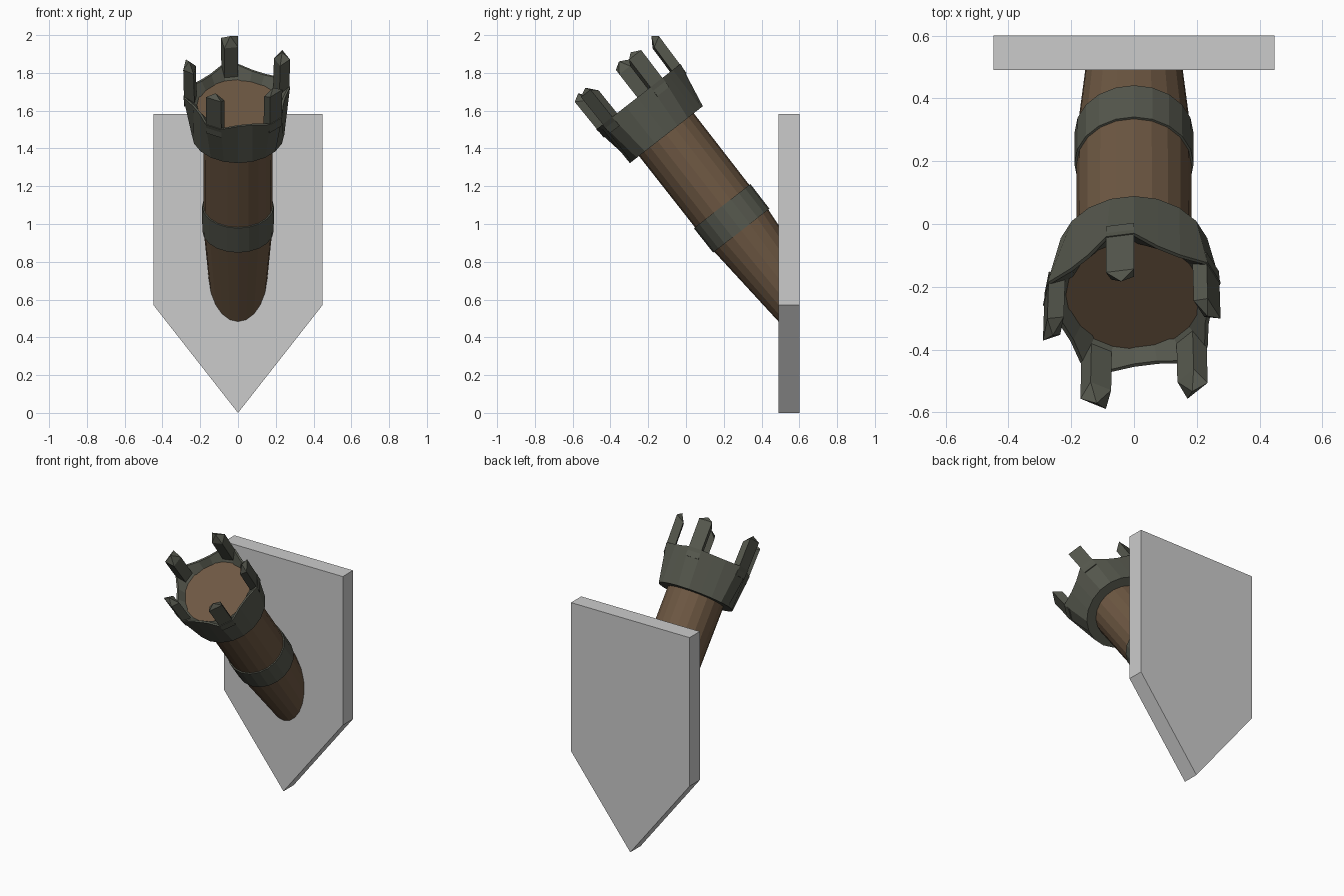
import bpy, bmesh, math
from mathutils import Vector

if "Cube" in bpy.data.objects:
    bpy.data.objects.remove(bpy.data.objects["Cube"])

SIDES = 20
ORIGIN = Vector((0, -0.104, 1.473))        # centre of the cup's base
AXIS = Vector((0, -0.615, 0.788))          # leaning direction of the torch
UP = Vector((0, 0.788, 0.615))


def material(name, col):
    m = bpy.data.materials.new(name)
    m.diffuse_color = (*col, 1)
    m.use_nodes = True
    m.node_tree.nodes["Principled BSDF"].inputs["Base Color"].default_value = m.diffuse_color
    return m


wood = material("brown_wood", (0.156, 0.098, 0.056))
metal = material("dark_metal", (0.093, 0.098, 0.076))
stone = material("grey_plate", (0.6, 0.6, 0.6))


def pt(k, r, t):
    """Point at side k, radius r, distance t along the torch axis."""
    a = 2 * math.pi * k / SIDES
    return ORIGIN + AXIS * t + Vector((r * math.cos(a), 0, 0)) + UP * (r * math.sin(a))


def finish(bm, name, mat):
    bmesh.ops.recalc_face_normals(bm, faces=bm.faces)
    me = bpy.data.meshes.new(name)
    bm.to_mesh(me)
    bm.free()
    me.materials.append(mat)
    ob = bpy.data.objects.new(name, me)
    bpy.context.collection.objects.link(ob)
    return ob


def loft(profile, closed=False):
    """Rings from (t, radius); radius may be a function of the side index."""
    bm = bmesh.new()
    rings = [[bm.verts.new(pt(k, r(k) if callable(r) else r, t)) for k in range(SIDES)]
             for t, r in profile]
    pairs = list(zip(rings, rings[1:]))
    if closed:
        pairs.append((rings[-1], rings[0]))
    else:
        bm.faces.new(rings[0])
        bm.faces.new(rings[-1])
    for a, b in pairs:
        for k in range(SIDES):
            j = (k + 1) % SIDES
            bm.faces.new((a[k], a[j], b[j], b[k]))
    return bm


# Wall plate: pointed shield outline, extruded in y
bm = bmesh.new()
outline = [(0, 0), (0.447, 0.57), (0.447, 1.583), (-0.447, 1.583), (-0.447, 0.57)]
face = bm.faces.new([bm.verts.new((x, 0.49, z)) for x, z in outline])
ext = bmesh.ops.extrude_face_region(bm, geom=[face])
bmesh.ops.translate(bm, vec=(0, 0.11, 0),
                    verts=[v for v in ext["geom"] if isinstance(v, bmesh.types.BMVert)])
finish(bm, "wall_plate", stone)

# Wooden shaft, cut off inside the plate
bm = loft([(-1.4, 0.12), (-1.13, 0.142), (-0.64, 0.182), (0, 0.184), (0.2, 0.22)])
bmesh.ops.bisect_plane(bm, geom=bm.verts[:] + bm.edges[:] + bm.faces[:],
                       plane_co=(0, 0.5, 0), plane_no=(0, 1, 0), clear_outer=True)
bmesh.ops.holes_fill(bm, edges=[e for e in bm.edges if e.is_boundary])
finish(bm, "shaft", wood)

# Metal band round the shaft
finish(loft([(-0.645, 0.175), (-0.645, 0.189), (-0.48, 0.19), (-0.48, 0.175)], True),
       "shaft_band", metal)


# Metal cup: round base, rim pinched inward between the prongs
def rim(k):
    return 0.29 if k % 4 in (1, 2) else 0.25


finish(loft([(0, 0.17), (0, 0.245), (0.25, rim), (0.25, lambda k: rim(k) - 0.012),
             (0.19, 0.205)], True), "cup", metal)

# Five prongs with bevelled tips, each one side wide
for i in range(5):
    a, b = 1 + 4 * i, 2 + 4 * i
    bm = bmesh.new()
    V = lambda k, r, t: bm.verts.new(pt(k, r, t))
    base = [V(a, 0.285, 0.19), V(b, 0.285, 0.19), V(b, 0.23, 0.19), V(a, 0.23, 0.19)]
    top = [V(a, 0.29, 0.435), V(b, 0.29, 0.435), V(b, 0.235, 0.405), V(a, 0.235, 0.405)]
    tip = V((a + b) / 2, 0.262, 0.46)
    bm.faces.new(base)
    for k in range(4):
        j = (k + 1) % 4
        bm.faces.new((base[k], base[j], top[j], top[k]))
        bm.faces.new((top[k], top[j], tip))
    finish(bm, f"prong_{i + 1}", metal)
